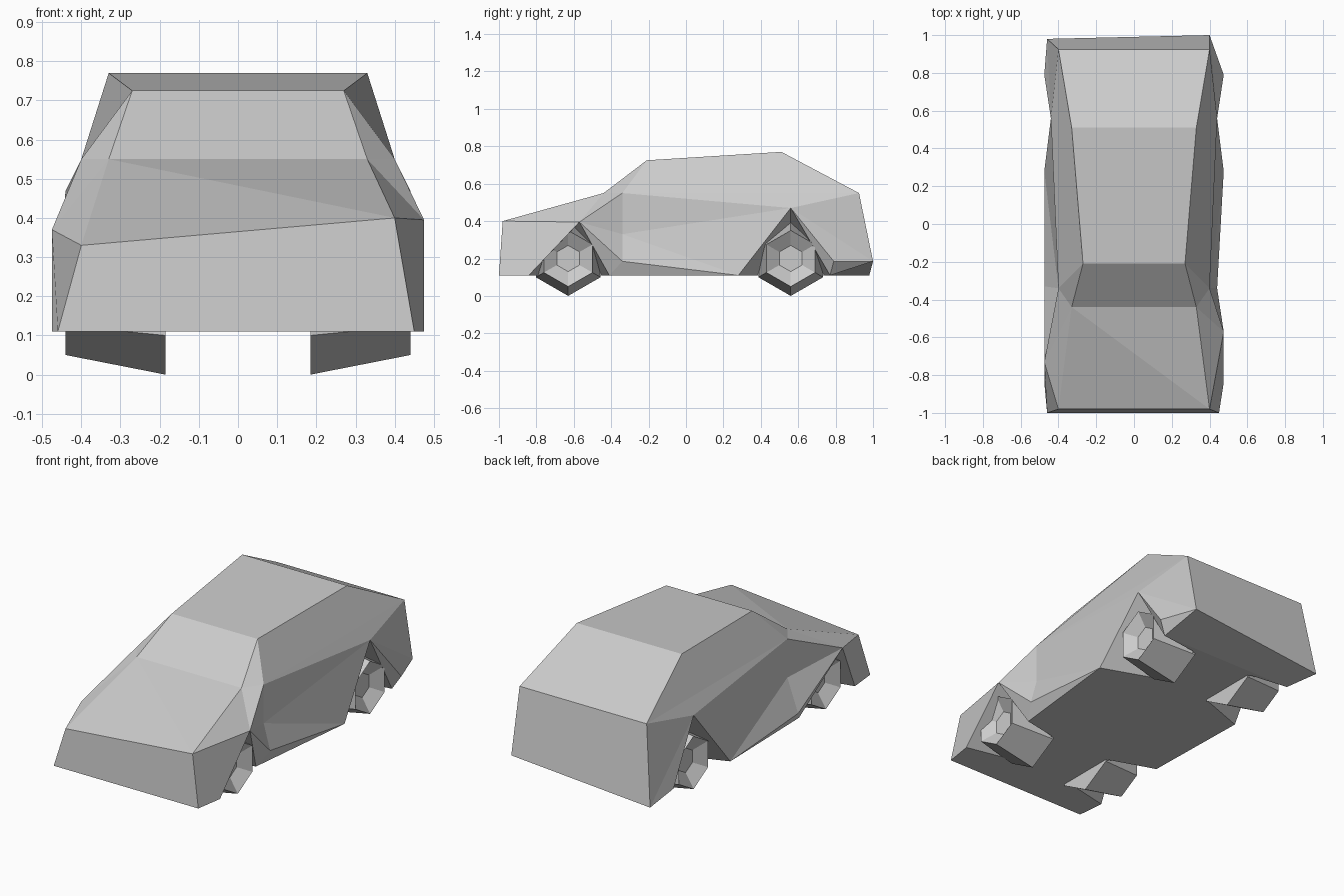
import bpy, bmesh, math

cube = bpy.data.objects.get("Cube")
if cube:
    bpy.data.objects.remove(cube)

GREY = (0.6, 0.6, 0.6, 1)
paint = bpy.data.materials.new("plain grey")
paint.use_nodes = True
paint.diffuse_color = GREY
paint.node_tree.nodes["Principled BSDF"].inputs["Base Color"].default_value = GREY


def finish(bm, name):
    bmesh.ops.recalc_face_normals(bm, faces=bm.faces)
    mesh = bpy.data.meshes.new(name)
    bm.to_mesh(mesh)
    bm.free()
    mesh.materials.append(paint)
    obj = bpy.data.objects.new(name, mesh)
    bpy.context.collection.objects.link(obj)


# Corner points of one body side, x measured outwards
left = dict(
    hood=(.40, -.98, .40), nose=(.45, -1, .11), cowl=(.33, -.44, .55),
    roof_front=(.27, -.21, .725), roof_rear=(.33, .51, .77),
    belt_front=(.40, -.34, .55), belt_rear=(.40, .925, .55),
    door=(.40, -.34, .33), tail=(.40, 1, .185),
    front_lip=(.475, -.84, .11), front_arch=(.475, -.57, .395),
    sill_top=(.44, -.34, .185), sill_front=(.40, -.41, .11),
    sill_rear=(.475, .28, .11), rear_arch=(.44, .56, .47),
    rear_lip=(.475, .79, .185), rear_base=(.43, .77, .11),
    front_well_a=(.2, -.78, .11), front_well_top=(.2, -.6, .36),
    front_well_b=(.2, -.45, .11), rear_well_a=(.2, .38, .11),
    rear_well_top=(.2, .56, .38), rear_well_b=(.2, .74, .11),
)
# The right side is slightly bent out of symmetry
right = dict(
    left, hood=(.40, -.98, .33), nose=(.46, -1, .11),
    front_arch=(.475, -.73, .37), sill_top=(.475, -.33, .15),
    sill_front=(.46, -.36, .11), rear_lip=(.475, .79, .15),
    tail=(.46, .98, .11),
)

# Faces on each side, grouped by part
fender = (
    "hood nose front_lip front_arch",
    "hood front_arch cowl",
    "front_arch belt_front cowl",
    "front_arch sill_top door",
    "front_arch door belt_front",
)
door_panel = (
    "sill_top sill_front sill_rear",
    "door sill_top sill_rear",
    "door sill_rear rear_arch",
    "belt_front door rear_arch",
)
quarter_panel = (
    "belt_front rear_arch belt_rear",
    "rear_arch rear_lip tail",
    "rear_arch tail belt_rear",
    "rear_lip rear_base tail",
)
side_glass = (
    "belt_front belt_rear roof_rear roof_front",
    "cowl belt_front roof_front",
)
front_well = (
    "front_lip front_well_a front_well_top front_arch",
    "front_arch front_well_top front_well_b sill_front",
    "front_arch sill_front sill_top",
    "front_well_a front_well_top front_well_b",
)
rear_well = (
    "sill_rear rear_well_a rear_well_top rear_arch",
    "rear_arch rear_well_top rear_well_b rear_base",
    "rear_arch rear_base rear_lip",
    "rear_well_a rear_well_top rear_well_b",
)
# Panels that span the car from left to right
cross_panels = (
    ("nose", "hood"), ("cowl", "roof_front"), ("roof_front", "roof_rear"),
    ("roof_rear", "belt_rear"), ("belt_rear", "tail"), ("tail", "rear_base"),
)
floor_edge = ("nose", "front_lip", "front_well_a", "front_well_b", "sill_front",
              "sill_rear", "rear_well_a", "rear_well_b", "rear_base")

# Body shell
bm = bmesh.new()
L = {k: bm.verts.new(p) for k, p in left.items()}
R = {k: bm.verts.new((-x, y, z)) for k, (x, y, z) in right.items()}
for part in (fender, door_panel, quarter_panel, side_glass, front_well, rear_well):
    for face in part:
        names = face.split()
        bm.faces.new([L[n] for n in names])
        bm.faces.new([R[n] for n in reversed(names)])
for a, b in cross_panels:
    bm.faces.new([L[a], L[b], R[b], R[a]])
# Hood, creased along its diagonal
bm.faces.new([L["cowl"], R["cowl"], L["hood"]])
bm.faces.new([R["cowl"], R["hood"], L["hood"]])
# Floor
bm.faces.new([L[n] for n in floor_edge] + [R[n] for n in reversed(floor_edge)])
finish(bm, "car_body")


# Tapered six-sided wheel with a dished outer face
def wheel(name, side, y):
    bm = bmesh.new()
    rings = []
    for x, radius in ((.185, .2), (.44, .15), (.39, .07)):
        ring = []
        for i in range(6):
            a = math.radians(60 * i - 90)
            ring.append(bm.verts.new((side * x, y + radius * math.cos(a),
                                      .2 + radius * math.sin(a))))
        rings.append(ring)
    for a, b in zip(rings, rings[1:]):
        for i in range(6):
            j = (i + 1) % 6
            bm.faces.new([a[i], a[j], b[j], b[i]])
    bm.faces.new(rings[0])
    bm.faces.new(rings[-1])
    finish(bm, name)


for side, label in ((1, "left"), (-1, "right")):
    wheel("front_wheel_" + label, side, -.63)
    wheel("rear_wheel_" + label, side, .56)
